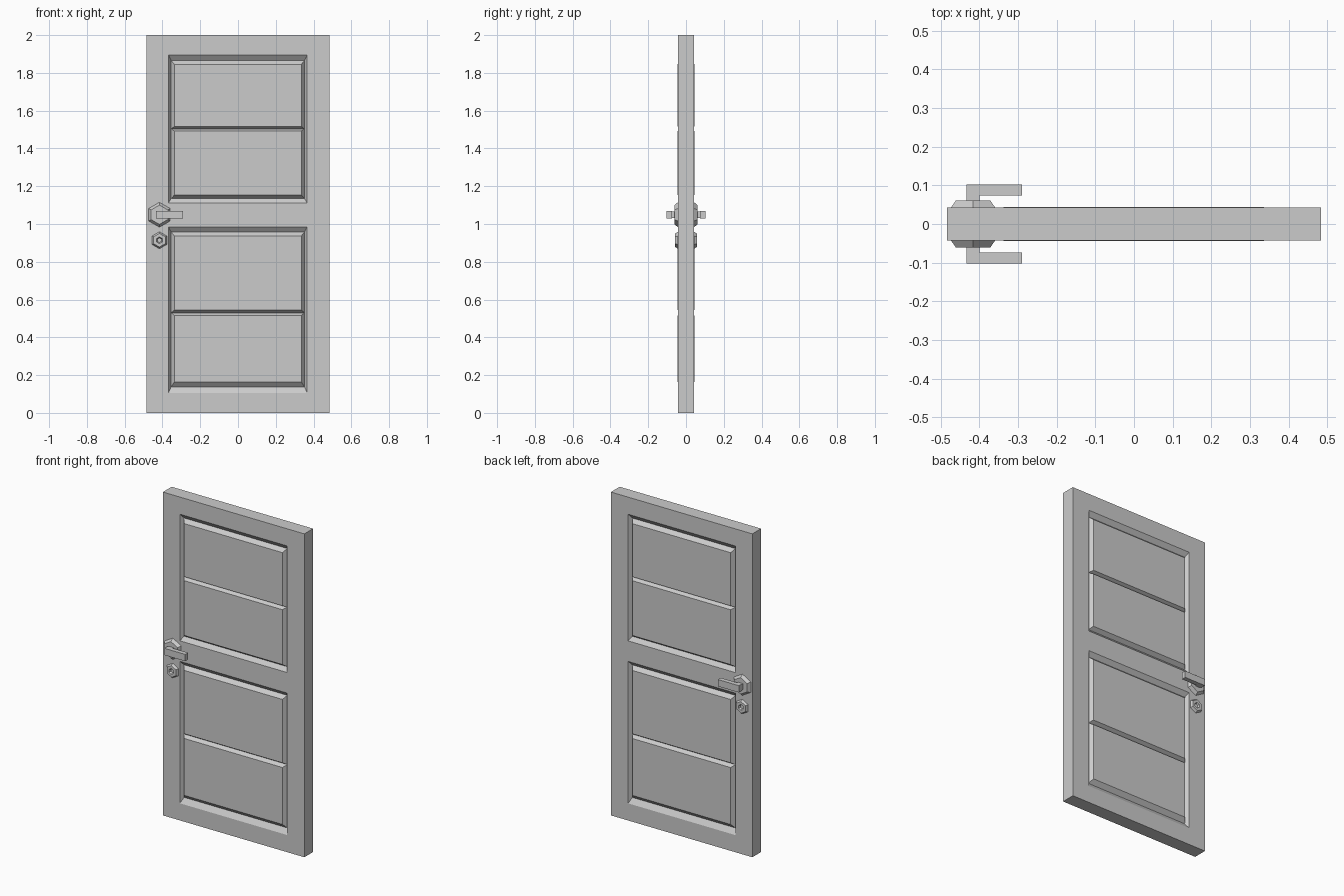
import bpy, bmesh, math

cube = bpy.data.objects.get("Cube")
if cube:
    bpy.data.objects.remove(cube, do_unlink=True)

grey = bpy.data.materials.new("plain grey")
grey.use_nodes = True
grey.diffuse_color = (0.6, 0.6, 0.6, 1)
grey.node_tree.nodes["Principled BSDF"].inputs["Base Color"].default_value = (0.6, 0.6, 0.6, 1)

HALF = 0.0427      # half thickness of the slab
FLOOR = 0.021      # groove floor
RAISED = 0.0445    # raised panel face


def rect(x0, x1, z0, z1):
    return [(x0, z0), (x1, z0), (x1, z1), (x0, z1)]


def hexagon(x, z, r):
    return [(x + r * math.sin(i * math.pi / 3), z + r * math.cos(i * math.pi / 3)) for i in range(6)]


def loft(name, rings):
    """Skin a stack of equal outlines, each given as (y, [(x, z), ...]), with capped ends."""
    bm = bmesh.new()
    loops = [[bm.verts.new((x, y, z)) for x, z in pts] for y, pts in rings]
    for a, b in zip(loops, loops[1:]):
        for i in range(len(a)):
            j = (i + 1) % len(a)
            bm.faces.new((a[i], a[j], b[j], b[i]))
    bm.faces.new(loops[0])
    bm.faces.new(loops[-1])
    bmesh.ops.recalc_face_normals(bm, faces=bm.faces)
    mesh = bpy.data.meshes.new(name)
    bm.to_mesh(mesh)
    bm.free()
    mesh.materials.append(grey)
    ob = bpy.data.objects.new(name, mesh)
    bpy.context.collection.objects.link(ob)
    return ob


def carve(target, cutter):
    cutter.hide_render = True
    mod = target.modifiers.new("recess", 'BOOLEAN')
    mod.operation = 'DIFFERENCE'
    mod.solver = 'EXACT'
    mod.object = cutter
    bpy.context.view_layer.objects.active = target
    bpy.ops.object.modifier_apply(modifier=mod.name)
    bpy.data.objects.remove(cutter, do_unlink=True)


slab = loft("door_slab", [(-HALF, rect(-0.484, 0.484, 0, 2)), (HALF, rect(-0.484, 0.484, 0, 2))])

# Recess heights: outer bottom, valley, panel, below/at/above the middle groove, panel, valley, outer top
bays = {
    "lower": (0.106, 0.138, 0.164, 0.516, 0.53, 0.545, 0.937, 0.958, 0.984),
    "upper": (1.111, 1.135, 1.153, 1.492, 1.504, 1.516, 1.845, 1.866, 1.894),
}

for side, s in (("front", -1), ("back", 1)):
    for bay, (z0, z1, z2, m0, m1, m2, z3, z4, z5) in bays.items():
        # Bevelled recess in the slab
        outer = rect(-0.368, 0.366, z0, z5)
        carve(slab, loft("recess_cutter", [
            (s * FLOOR, rect(-0.354, 0.352, z1, z4)), (s * HALF, outer), (s * 0.06, outer)]))
        # Two raised panels meeting in a V groove
        for part, lo, hi, a, b in (("bottom", z1, m1, z2, m0), ("top", m1, z4, m2, z3)):
            loft(f"{side}_{bay}_{part}_panel", [
                (s * FLOOR, rect(-0.354, 0.352, lo, hi)), (s * RAISED, rect(-0.337, 0.335, a, b))])

    # Handle: hexagonal rose, square stem, flat lever
    x, z = -0.416, 1.049
    loft(f"{side}_handle_rose", [
        (s * 0.04, hexagon(x, z, 0.066)), (s * HALF, hexagon(x, z, 0.066)),
        (s * 0.061, hexagon(x, z, 0.051))])
    loft(f"{side}_handle_stem", [
        (s * y, rect(-0.433, -0.399, z - 0.018, z + 0.018)) for y in (0.055, 0.075)])
    loft(f"{side}_handle_lever", [
        (s * y, rect(-0.433, -0.29, z - 0.021, z + 0.021)) for y in (0.074, 0.102)])

    # Hexagonal lock with a sunken hole
    loft(f"{side}_lock", [
        (s * y, hexagon(x, 0.914, r)) for y, r in
        ((0.04, 0.045), (HALF, 0.045), (0.057, 0.036), (0.057, 0.018), (0.047, 0.012))])
